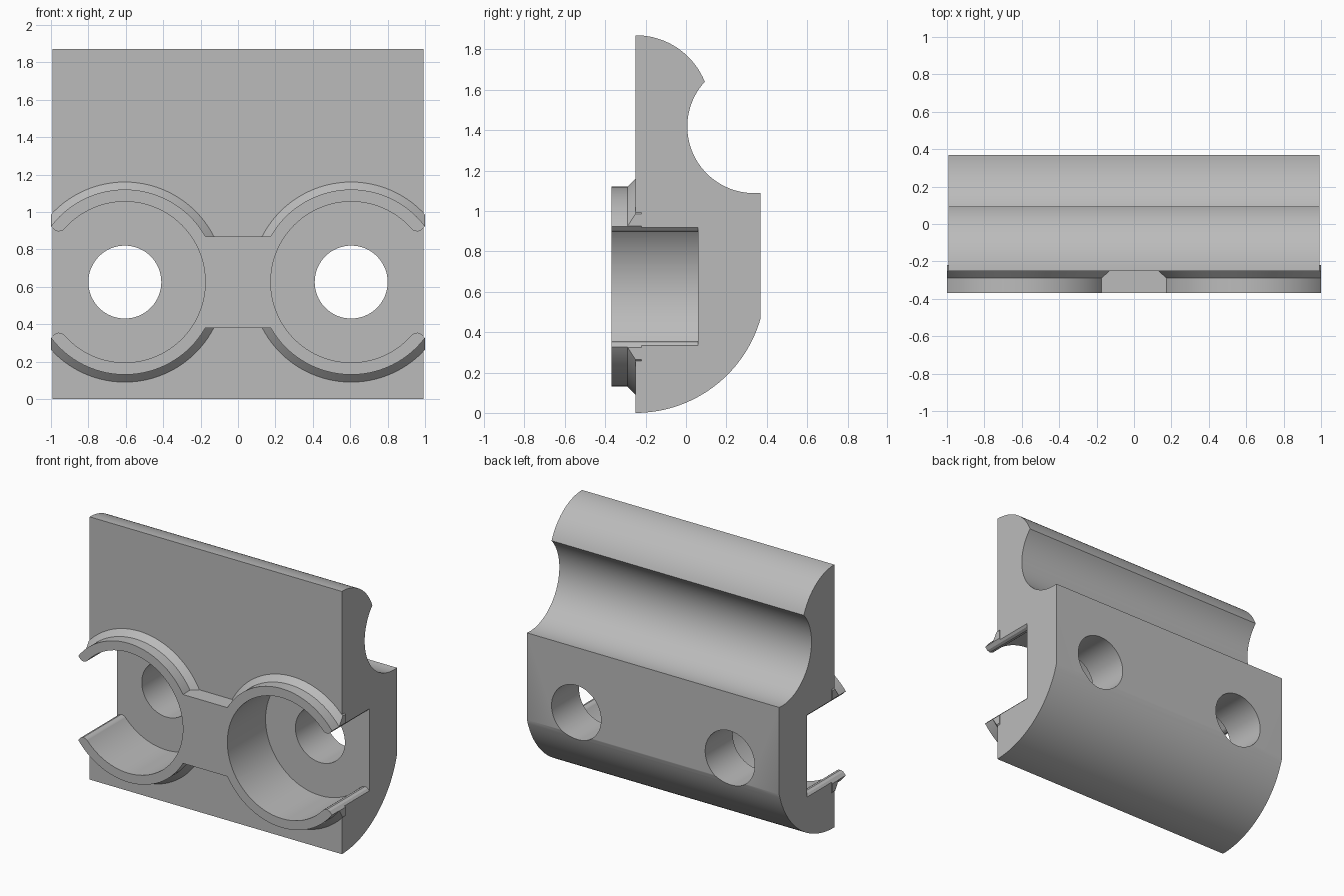
import bpy, bmesh, math
from mathutils import Vector

cube = bpy.data.objects.get("Cube")
if cube:
    bpy.data.objects.remove(cube, do_unlink=True)

grey = bpy.data.materials.new("light grey")
grey.use_nodes = True
grey.diffuse_color = (0.5, 0.5, 0.5, 1)
grey.node_tree.nodes["Principled BSDF"].inputs["Base Color"].default_value = (0.5, 0.5, 0.5, 1)

FRONT = -0.25           # front face of the block
BORE_X, BORE_Z = 0.605, 0.625


def prism(name, points, start, depth):
    """Extrude a closed outline of 3D points along the vector depth."""
    bm = bmesh.new()
    verts = [bm.verts.new(Vector(start) + Vector(p)) for p in points]
    face = bm.faces.new(verts)
    out = bmesh.ops.extrude_face_region(bm, geom=[face])
    moved = [v for v in out["geom"] if isinstance(v, bmesh.types.BMVert)]
    bmesh.ops.translate(bm, verts=moved, vec=depth)
    bmesh.ops.recalc_face_normals(bm, faces=bm.faces)
    mesh = bpy.data.meshes.new(name)
    bm.to_mesh(mesh)
    bm.free()
    mesh.materials.append(grey)
    obj = bpy.data.objects.new(name, mesh)
    bpy.context.collection.objects.link(obj)
    return obj


def turned(name, x, profile, sides=96):
    """Solid of revolution about a y-axis line, from (y, radius) pairs."""
    bm = bmesh.new()
    rings = []
    for y, r in profile:
        angles = [2 * math.pi * i / sides for i in range(sides)]
        rings.append([bm.verts.new((x + r * math.cos(a), y, BORE_Z + r * math.sin(a))) for a in angles])
    for lower, upper in zip(rings, rings[1:]):
        for i in range(sides):
            j = (i + 1) % sides
            bm.faces.new((lower[i], lower[j], upper[j], upper[i]))
    bm.faces.new(rings[0])
    bm.faces.new(rings[-1])
    bmesh.ops.recalc_face_normals(bm, faces=bm.faces)
    mesh = bpy.data.meshes.new(name)
    bm.to_mesh(mesh)
    bm.free()
    mesh.materials.append(grey)
    obj = bpy.data.objects.new(name, mesh)
    bpy.context.collection.objects.link(obj)
    return obj


def combine(target, tool, operation):
    """Apply a boolean and discard the tool."""
    mod = target.modifiers.new(operation, "BOOLEAN")
    mod.operation, mod.solver, mod.object = operation, "EXACT", tool
    bpy.context.view_layer.objects.active = target
    bpy.ops.object.modifier_apply(modifier=mod.name)
    bpy.data.objects.remove(tool, do_unlink=True)


def box(name, low, high):
    (x0, y0, z0), (x1, y1, z1) = low, high
    outline = [(x0, 0, z0), (x1, 0, z0), (x1, 0, z1), (x0, 0, z1)]
    return prism(name, outline, (0, y0, 0), (0, y1 - y0, 0))


def arc(cy, cz, p, q, steps, turn):
    """Arc of (0, y, z) points from p to q round a centre; turn is +1 or -1."""
    a = math.atan2(p[1] - cz, p[0] - cy)
    b = math.atan2(q[1] - cz, q[0] - cy)
    sweep = turn * ((turn * (b - a)) % (2 * math.pi))
    r0, r1 = math.dist(p, (cy, cz)), math.dist(q, (cy, cz))
    result = []
    for i in range(steps + 1):
        t = i / steps
        r = r0 + (r1 - r0) * t
        result.append((0, cy + r * math.cos(a + sweep * t), cz + r * math.sin(a + sweep * t)))
    return result


# Main block: rounded underside, flat back, hollow groove, rounded top
side = arc(FRONT, 0.644, (FRONT, 0), (0.37, 0.47), 28, 1)
side += arc(0.335, 1.42, (0.37, 1.09), (0.093, 1.64), 36, -1)
side += arc(FRONT, 1.504, (0.093, 1.64), (FRONT, 1.87), 20, 1)[1:]
block = prism("clamp_block", side, (-0.993, 0, 0), (1.986, 0, 0))

# Raised collars with a chamfered foot, trimmed at the block's ends
for s in (-1, 1):
    collar = turned("collar", s * BORE_X,
                    [(FRONT + 0.03, 0.535), (FRONT, 0.535), (-0.29, 0.495), (-0.37, 0.495)])
    combine(collar, box("trim", (-1, -0.5, 0), (1, 0.5, 2)), "INTERSECT")
    combine(block, collar, "UNION")

# Web joining the collars
combine(block, box("web", (-0.3, -0.37, 0.38), (0.3, FRONT + 0.05, 0.87)), "UNION")

# Counterbores, through holes and flared side openings
lip = [(0.7, 0.27), (0.925, 0.285), (0.94, 0.275), (0.96, 0.27), (0.98, 0.278), (1.0, 0.3), (1.1, 0.4)]
for s in (-1, 1):
    combine(block, turned("counterbore", s * BORE_X, [(-0.5, 0.43), (0.06, 0.43)]), "DIFFERENCE")
    combine(block, turned("through_hole", s * BORE_X, [(-0.5, 0.195), (0.6, 0.195)], 64), "DIFFERENCE")
    outline = [(s * x, 0, BORE_Z + h) for x, h in lip]
    outline += [(s * x, 0, BORE_Z - h) for x, h in reversed(lip)]
    combine(block, prism("side_opening", outline, (0, -0.5, 0), (0, 0.56, 0)), "DIFFERENCE")

# Smooth curved walls, crisp edges
bpy.ops.object.select_all(action="DESELECT")
block.select_set(True)
bpy.context.view_layer.objects.active = block
bpy.ops.object.shade_smooth_by_angle(angle=math.radians(25))
